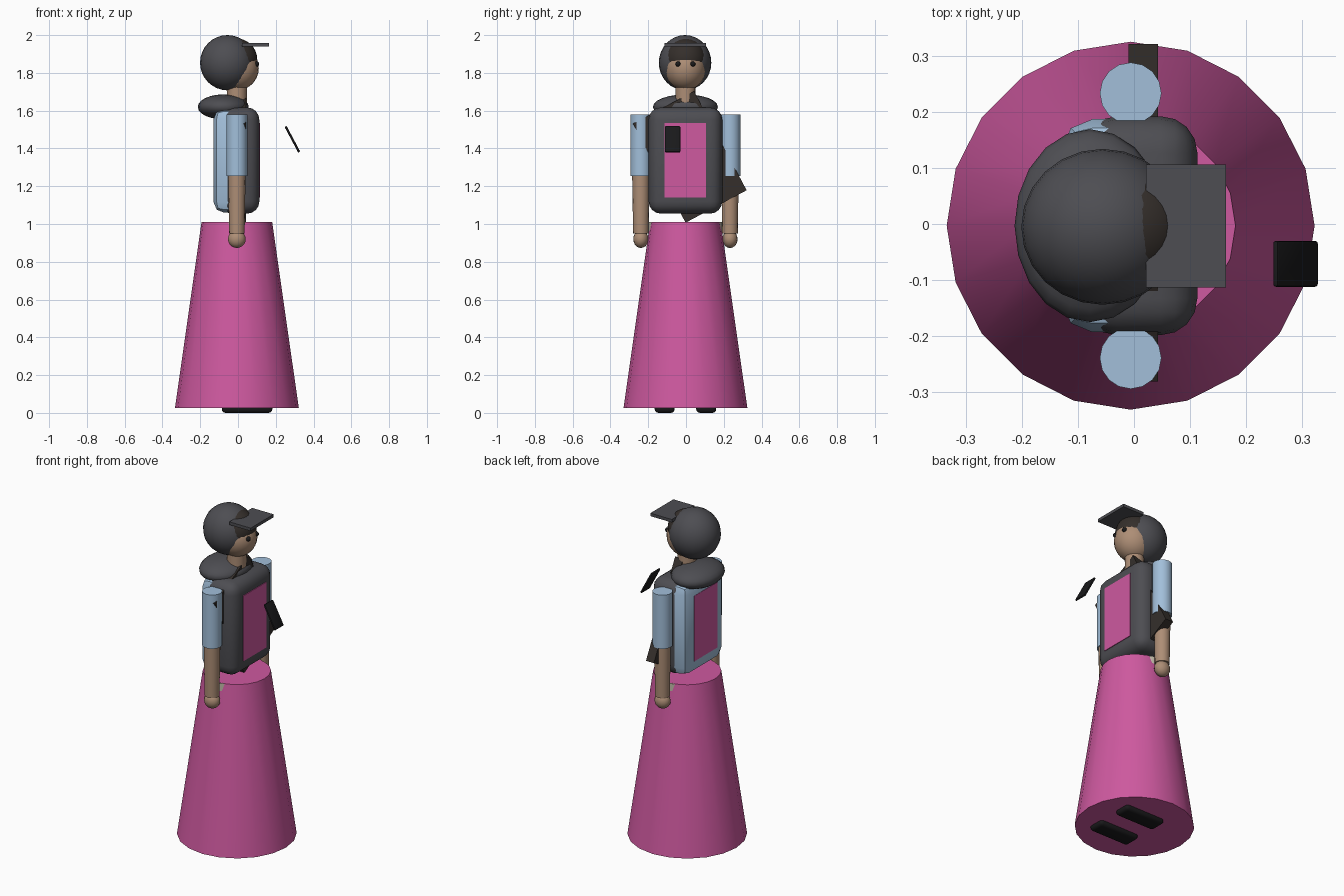
import bpy, math

if "Cube" in bpy.data.objects:
    bpy.data.objects.remove(bpy.data.objects["Cube"])

CX, CY = -0.006, -0.003   # body axis


def mat(name, r, g, b):
    m = bpy.data.materials.new(name)
    m.diffuse_color = (r, g, b, 1)
    m.use_nodes = True
    m.node_tree.nodes["Principled BSDF"].inputs["Base Color"].default_value = m.diffuse_color
    return m


PINK = mat("pink_cloth", 0.62, 0.10, 0.35)
BLUE = mat("blue_cloth", 0.36, 0.52, 0.70)
DARK = mat("charcoal_cloth", 0.075, 0.075, 0.085)
SKIN = mat("skin", 0.42, 0.27, 0.18)
HAIR = mat("dark_brown", 0.035, 0.028, 0.024)
BLACK = mat("black", 0.01, 0.01, 0.011)
BEIGE = mat("beige_cloth", 0.55, 0.50, 0.40)


def finish(name, m, smooth=True):
    o = bpy.context.object
    o.name = name
    o.data.materials.append(m)
    if smooth:
        bpy.ops.object.shade_smooth_by_angle(angle=math.radians(40))
    return o


def cone(name, m, x, y, z0, z1, r0, r1, n=20):
    bpy.ops.mesh.primitive_cone_add(vertices=n, radius1=r0, radius2=r1, depth=z1 - z0,
                                    location=(x, y, (z0 + z1) / 2),
                                    rotation=(0, 0, math.pi / 2))
    return finish(name, m)


def ball(name, m, loc, rad, seg=24, rings=16):
    bpy.ops.mesh.primitive_uv_sphere_add(segments=seg, ring_count=rings, radius=1, location=loc)
    bpy.context.object.scale = rad
    bpy.ops.object.transform_apply(location=False, rotation=False, scale=True)
    return finish(name, m)


def box(name, m, lo, hi, bevel=0, seg=3, rot=(0, 0, 0)):
    bpy.ops.mesh.primitive_cube_add(size=1, location=[(a + b) / 2 for a, b in zip(lo, hi)])
    o = bpy.context.object
    o.scale = [b - a for a, b in zip(lo, hi)]
    bpy.ops.object.transform_apply(location=False, rotation=False, scale=True)
    o.rotation_euler = rot
    if bevel:
        b = o.modifiers.new("rounding", "BEVEL")
        b.width, b.segments = bevel, seg
        bpy.ops.object.modifier_apply(modifier=b.name)
    return finish(name, m, bevel > 0)


# skirt
cone("skirt", PINK, CX, CY, 0.025, 1.01, 0.328, 0.187)

# torso: shirt, open jacket over it, bib panel through both
box("shirt", BLUE, (-0.129, -0.193, 1.06), (0.106, 0.187, 1.612), 0.055, 2)
box("jacket", DARK, (-0.095, -0.198, 1.055), (0.113, 0.192, 1.617), 0.065, 4)
box("bib_panel", PINK, (-0.131, -0.113, 1.14), (0.117, 0.106, 1.535))

# arms, legs and shoes
for side, s in (("right", -1), ("left", 1)):
    y = CY + s * 0.236
    cone(side + "_sleeve", BLUE, CX, y, 1.255, 1.58, 0.055, 0.055, 16)
    cone(side + "_forearm", SKIN, CX, y, 0.95, 1.256, 0.041, 0.046, 16)
    ball(side + "_hand", SKIN, (CX, y, 0.92), (0.047, 0.04, 0.047), 16, 10)
    yl = CY + s * 0.11
    cone(side + "_leg", BEIGE, CX, yl, 0.06, 1.0095, 0.075, 0.085, 16)
    box(side + "_shoe", BLACK, (-0.086, yl - 0.053, 0), (0.182, yl + 0.053, 0.085), 0.02, 3)

# crossbody bag, a tilted slab showing past the torso
box("crossbody_bag", HAIR, (-0.01, 0.02 - 0.183, 1.355 - 0.297),
    (0.043, 0.02 + 0.183, 1.355 + 0.297), rot=(math.radians(28), 0, 0))

# hood lying on the shoulders, neck
ball("hood", DARK, (-0.078, CY, 1.62), (0.135, 0.172, 0.066), 20, 12)
cone("neck", SKIN, CX, CY, 1.58, 1.74, 0.052, 0.054, 16)

# head
ball("head", SKIN, (-0.005, CY, 1.825), (0.115, 0.108, 0.117))
ball("hair", HAIR, (-0.018, CY, 1.872), (0.12, 0.112, 0.113))
ball("cap", DARK, (-0.056, CY - 0.002, 1.854), (0.145, 0.139, 0.146))
box("cap_visor", DARK, (0.021, -0.113, 1.939), (0.164, 0.106, 1.957))
for side, s in (("right", -1), ("left", 1)):
    ball(side + "_eye", BLACK, (0.098, CY + s * 0.039, 1.847), (0.014, 0.014, 0.014), 12, 8)

# handheld phone
box("phone", BLACK, (0.282, -0.112, 1.371), (0.294, -0.03, 1.526), 0.005, 2,
    rot=(0, math.radians(-28), 0))
